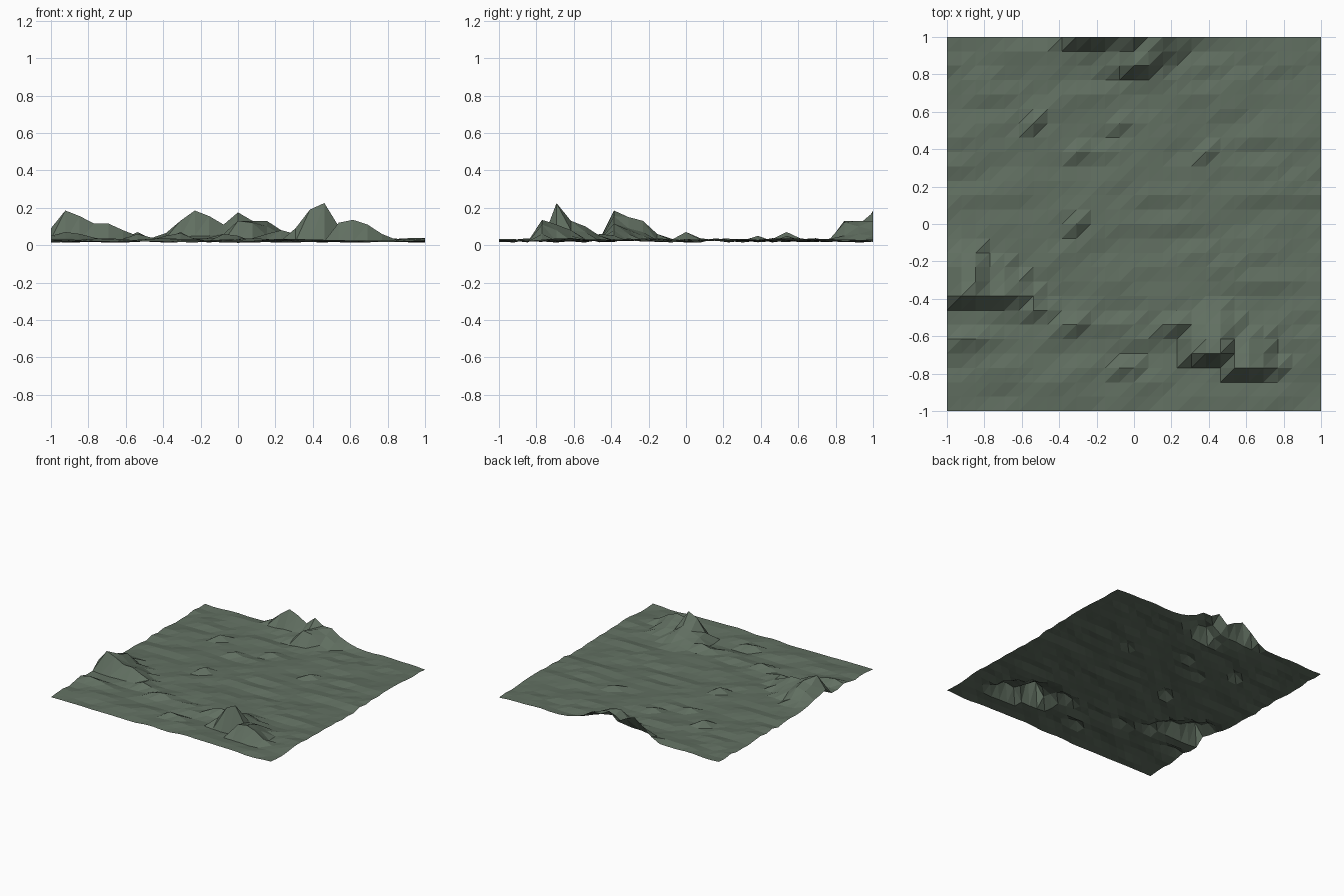
import bpy, bmesh, random

if "Cube" in bpy.data.objects:
    bpy.data.objects.remove(bpy.data.objects["Cube"])

random.seed(7)
N = 26                      # cells per side
STEP = 2 / N

# Low rolling ground: gentle seeded noise, stretched along x
raw = [[random.uniform(-1, 1) for i in range(N + 3)] for j in range(N + 1)]
ground = [[0.026 + 0.012 * (raw[j][i] + raw[j][i + 1] + raw[j][i + 2]) / 3
           + 0.003 * raw[j][i + 1] for i in range(N + 1)]
          for j in range(N + 1)]

# Hills as short ridges: (row, first column, heights in hundredths)
RIDGES = [
    # front right hill
    (3, 20, [12, 13.5, 11, 6]),
    (4, 17, [9, 19, 22.5, 10, 11, 8]),
    (5, 17, [8, 11, 13, 8, 8, 5]),
    (6, 15, [6, 8, 6, 8, 10, 7]),
    (7, 18, [5, 5]),
    # left hill
    (8, 0, [9, 18.5, 15.5, 11.5, 11.5, 8, 5]),
    (9, 0, [7, 13, 15, 9, 8, 6]),
    (10, 0, [6, 11, 13, 7, 5]),
    (11, 0, [4, 6, 6]),
    # back hill
    (26, 8, [6.5, 13, 18.5, 15.5, 11, 17.5, 13, 13, 8, 5]),
    (25, 8, [4, 4, 5, 5, 6, 11, 13, 10, 6]),
    (24, 11, [4, 6, 13, 12, 5]),
    # scattered mounds
    (5, 0, [5, 7, 6, 4]),
    (6, 8, [5, 6.5]),
    (7, 6, [6, 4]),
    (3, 12, [6, 5]),
    (13, 9, [7]),
    (20, 6, [7]),
    (18, 9, [5]),
    (18, 18, [5]),
    (20, 12, [5]),
]
for row, col, heights in RIDGES:
    for k, h in enumerate(heights):
        ground[row][col + k] = h / 100

# Triangulated grid surface, diagonals running front-left to back-right
bm = bmesh.new()
v = [[bm.verts.new((-1 + i * STEP, -1 + j * STEP, ground[j][i]))
      for i in range(N + 1)] for j in range(N + 1)]
for j in range(N):
    for i in range(N):
        a, b, c, d = v[j][i], v[j][i + 1], v[j + 1][i + 1], v[j + 1][i]
        bm.faces.new((a, b, c))
        bm.faces.new((a, c, d))
mesh = bpy.data.meshes.new("terrain")
bm.to_mesh(mesh)
bm.free()
terrain = bpy.data.objects.new("terrain", mesh)
bpy.context.collection.objects.link(terrain)

# Muted green colour
mat = bpy.data.materials.new("moss_green")
mat.diffuse_color = (0.12, 0.16, 0.12, 1)
mat.use_nodes = True
mat.node_tree.nodes["Principled BSDF"].inputs["Base Color"].default_value = mat.diffuse_color
mesh.materials.append(mat)
